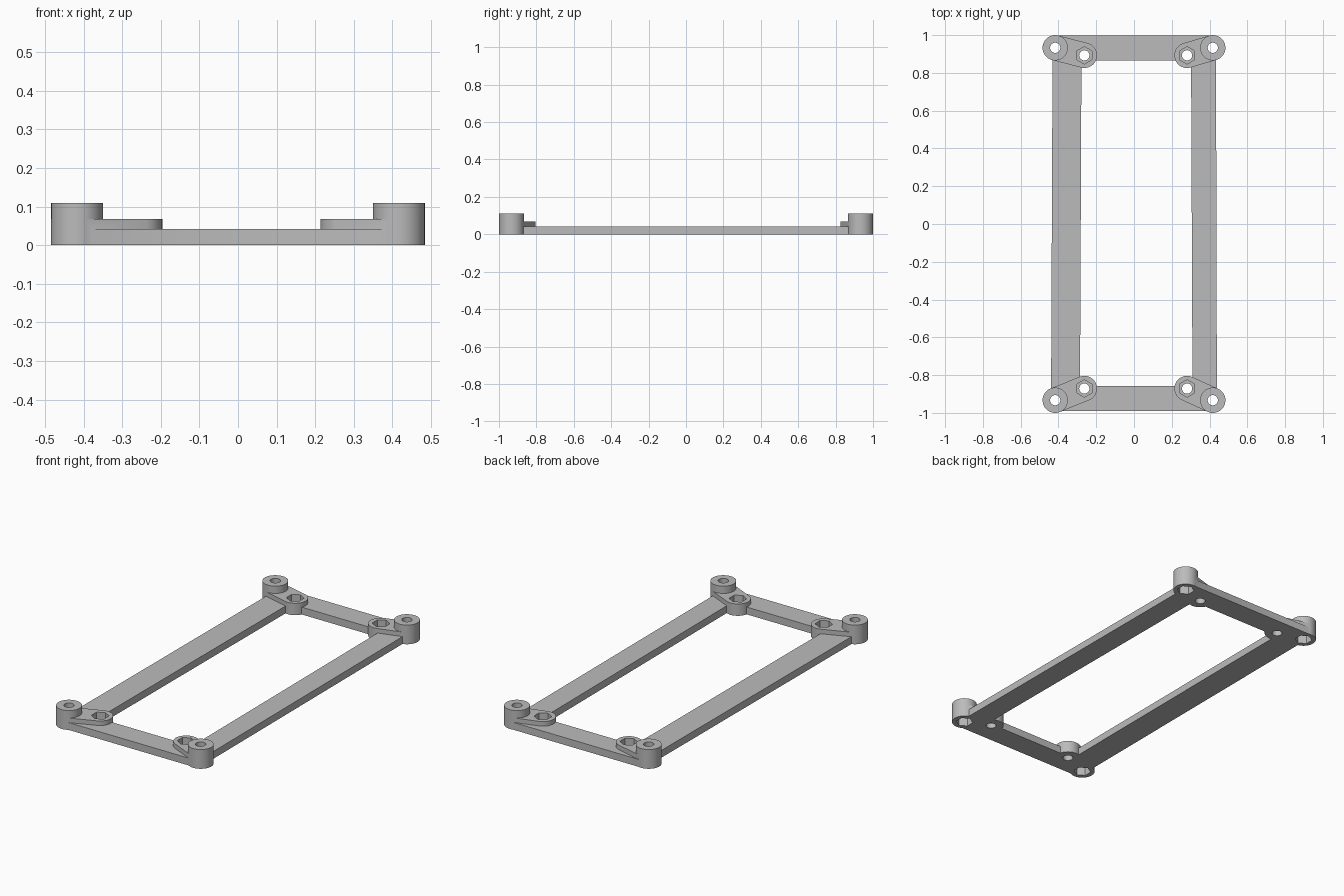
import bpy
import bmesh
from math import cos, sin, pi, atan2

cube = bpy.data.objects.get("Cube")
if cube:
    bpy.data.objects.remove(cube, do_unlink=True)

grey = bpy.data.materials.new("plain grey")
grey.use_nodes = True
colour = (0.5, 0.5, 0.5, 1)
grey.diffuse_color = colour
grey.node_tree.nodes["Principled BSDF"].inputs["Base Color"].default_value = colour

RAIL_H, ARM_H, POST_H = 0.042, 0.068, 0.11
RADIUS, BOLT_R, NUT_R = 0.067, 0.027, 0.046
POST_X, POST_Y = 0.417, 0.933


def prism(name, outline, z0, z1):
    """Extrude a flat outline between two heights."""
    bm = bmesh.new()
    face = bm.faces.new([bm.verts.new((x, y, z0)) for x, y in outline])
    top = bmesh.ops.extrude_face_region(bm, geom=[face])["geom"]
    bmesh.ops.translate(bm, vec=(0, 0, z1 - z0),
                        verts=[v for v in top if isinstance(v, bmesh.types.BMVert)])
    bmesh.ops.recalc_face_normals(bm, faces=bm.faces[:])
    mesh = bpy.data.meshes.new(name)
    bm.to_mesh(mesh)
    bm.free()
    mesh.materials.append(grey)
    obj = bpy.data.objects.new(name, mesh)
    bpy.context.collection.objects.link(obj)
    return obj


def ring(centre, radius, sides, start=0.0, sweep=2 * pi):
    """Points round a circle, or along part of one."""
    steps = sides if sweep == 2 * pi else sides + 1
    return [(centre[0] + radius * cos(start + sweep * i / sides),
             centre[1] + radius * sin(start + sweep * i / sides)) for i in range(steps)]


def slot(a, b, radius):
    """Outline with round ends about two points."""
    turn = atan2(b[1] - a[1], b[0] - a[0])
    return (ring(b, radius, 32, turn - pi / 2, pi)
            + ring(a, radius, 32, turn + pi / 2, pi))


solids, cutters = [], []

# Long side rails, slightly slanted
left_rail = prism("left_rail", [(0.31, -0.92), (0.439, -0.92),
                                (0.434, 0.92), (0.302, 0.92)], 0, RAIL_H)
solids.append(prism("right_rail", [(-0.439, -0.92), (-0.286, -0.92),
                                   (-0.278, 0.92), (-0.431, 0.92)], 0, RAIL_H))

# Short end rails
for name, y0, y1 in (("front_rail", -0.99, -0.857), ("back_rail", 0.865, 0.998)):
    solids.append(prism(name, [(-POST_X, y0), (POST_X, y0),
                               (POST_X, y1), (-POST_X, y1)], 0, RAIL_H))

# Corner posts and the arms that reach in to the nut bosses
for side, boss_x in ((-1, -0.263), (1, 0.281)):
    for end, boss_y in ((-1, -0.871), (1, 0.893)):
        post, boss = (side * POST_X, end * POST_Y), (boss_x, boss_y)
        solids.append(prism("corner_arm", slot(post, boss, RADIUS), 0, ARM_H))
        solids.append(prism("corner_post", ring(post, RADIUS, 64), 0, POST_H))
        # Bolt holes, with hexagonal nut pockets under posts and on top of bosses
        for centre, z0, z1 in ((post, -0.05, 0.06), (boss, 0.03, 0.2)):
            cutters.append(prism("bolt_cutter", ring(centre, BOLT_R, 40), -0.1, 0.3))
            cutters.append(prism("nut_cutter", ring(centre, NUT_R, 6, pi / 2), z0, z1))

# Merge everything into one frame, then cut the holes
frame = left_rail
frame.name = frame.data.name = "mounting_frame"
for operation, tools in (("UNION", solids), ("DIFFERENCE", cutters)):
    for tool in tools:
        tool.hide_render = True
        mod = frame.modifiers.new(tool.name, "BOOLEAN")
        mod.operation, mod.object, mod.solver = operation, tool, "EXACT"

bpy.context.view_layer.update()
merged = bpy.data.meshes.new_from_object(
    frame.evaluated_get(bpy.context.evaluated_depsgraph_get()))
frame.modifiers.clear()
frame.data = merged
for tool in solids + cutters:
    bpy.data.objects.remove(tool, do_unlink=True)

# Smooth the round walls, keep the edges sharp
bpy.ops.object.select_all(action="DESELECT")
frame.select_set(True)
bpy.context.view_layer.objects.active = frame
bpy.ops.object.shade_smooth_by_angle(angle=pi / 6)
